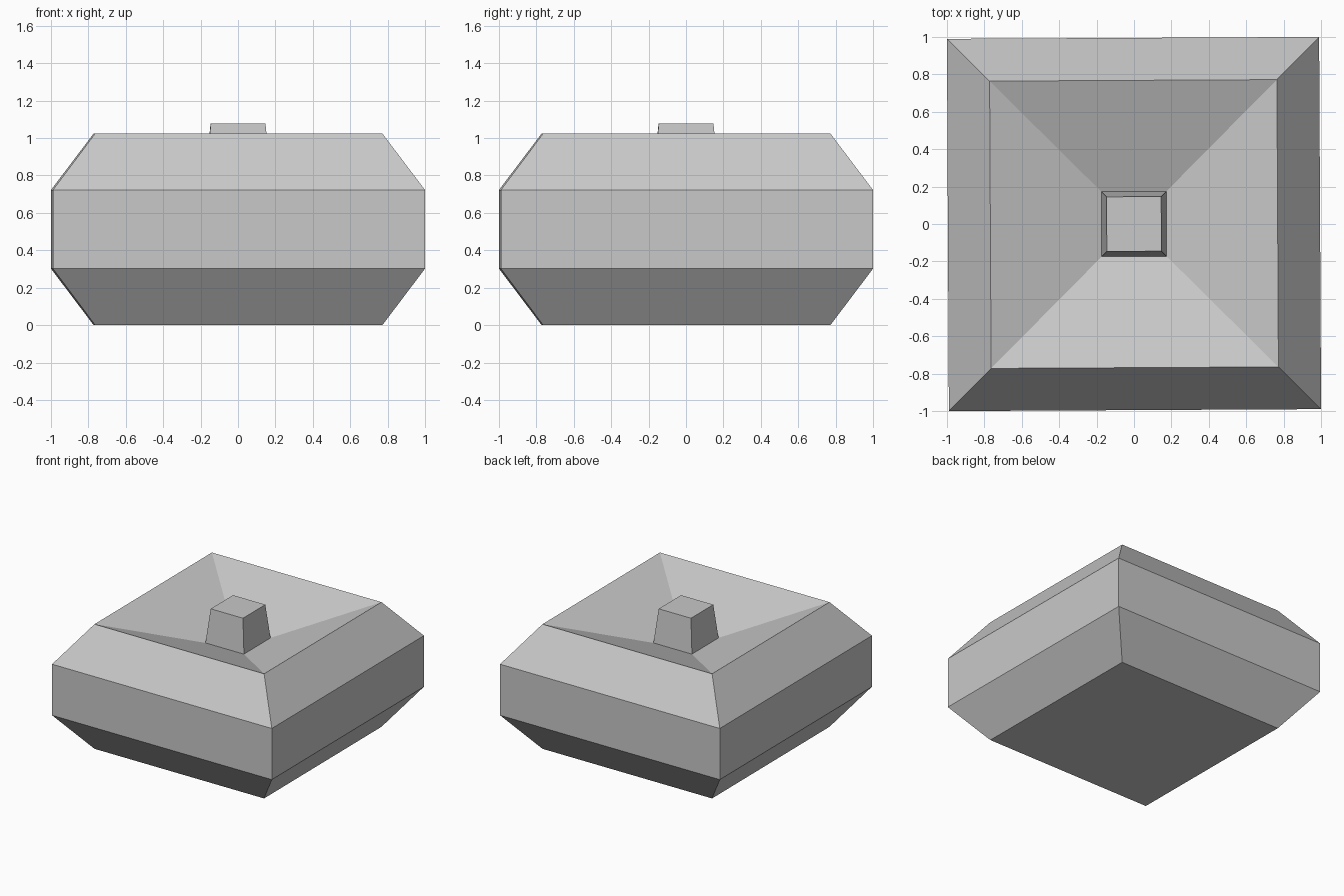
import bpy, bmesh, math

if "Cube" in bpy.data.objects:
    bpy.data.objects.remove(bpy.data.objects["Cube"], do_unlink=True)

GREY = (0.58, 0.58, 0.58, 1.0)
grey = bpy.data.materials.new("plain grey")
grey.use_nodes = True
grey.diffuse_color = GREY
grey.node_tree.nodes["Principled BSDF"].inputs["Base Color"].default_value = GREY

TWIST = math.radians(0.3)  # slight turn of the whole model about z


def square_stack(name, profile, cap_bottom=True):
    """Join square rings, given as (half width, height), into a flat-faced solid."""
    bm = bmesh.new()
    rings = []
    for half, z in profile:
        corners = [math.radians(45 + 90 * i) + TWIST for i in range(4)]
        r = half * math.sqrt(2)
        rings.append([bm.verts.new((r * math.cos(a), r * math.sin(a), z)) for a in corners])
    for low, high in zip(rings, rings[1:]):
        for i in range(4):
            j = (i + 1) % 4
            bm.faces.new((low[i], low[j], high[j], high[i]))
    if cap_bottom:
        bm.faces.new(reversed(rings[0]))
    bm.faces.new(rings[-1])
    mesh = bpy.data.meshes.new(name)
    bm.to_mesh(mesh)
    bm.free()
    mesh.materials.append(grey)
    obj = bpy.data.objects.new(name, mesh)
    bpy.context.collection.objects.link(obj)
    return obj


RIM, SIDE, KNOB_BASE, DISH_Z = 0.768, 0.995, 0.174, 0.8

# Bevelled square body with a sunken dish in the top
square_stack("dished_body", [(RIM, 0), (SIDE, 0.302), (SIDE, 0.722),
                             (RIM, 1.024), (KNOB_BASE, DISH_Z)])

# Tapered knob rising from the middle of the dish
square_stack("centre_knob", [(KNOB_BASE, DISH_Z), (0.146, 1.077)], cap_bottom=False)
